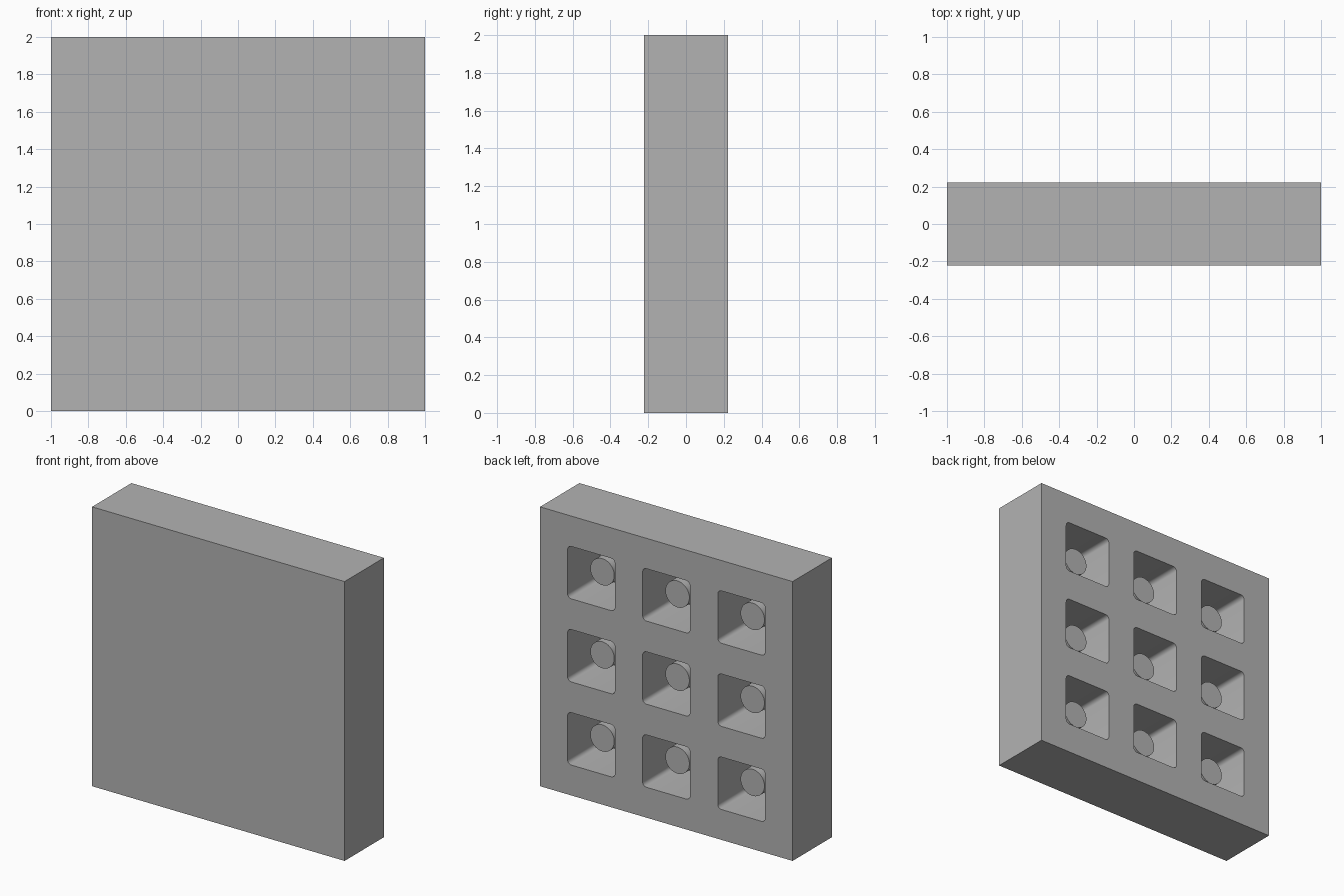
import bpy, bmesh, math
from mathutils import Matrix, Vector

if "Cube" in bpy.data.objects:
    bpy.data.objects.remove(bpy.data.objects["Cube"])

HALF_DEPTH = 0.2225    # half thickness of the block
PITCH = 0.595          # spacing of the pockets
POCKET = 0.375         # pocket opening
CORNER = 0.03          # pocket corner radius
FLOOR_Y = HALF_DEPTH - 0.37
PEG_Y = HALF_DEPTH - 0.125
PEG_RADIUS = 0.095

grey = bpy.data.materials.new("plain grey")
grey.diffuse_color = (0.45, 0.45, 0.45, 1)
grey.use_nodes = True
grey.node_tree.nodes["Principled BSDF"].inputs["Base Color"].default_value = grey.diffuse_color


def make_object(name, bm):
    bmesh.ops.recalc_face_normals(bm, faces=bm.faces)
    mesh = bpy.data.meshes.new(name)
    bm.to_mesh(mesh)
    bm.free()
    mesh.materials.append(grey)
    obj = bpy.data.objects.new(name, mesh)
    bpy.context.collection.objects.link(obj)
    return obj


def smooth(obj):
    bpy.ops.object.select_all(action='DESELECT')
    obj.select_set(True)
    bpy.context.view_layer.objects.active = obj
    bpy.ops.object.shade_smooth_by_angle(angle=math.radians(30))


def prism(bm, outline, y0, y1):
    """Extrude an xz outline along y."""
    face = bm.faces.new([bm.verts.new((x, y0, z)) for x, z in outline])
    ext = bmesh.ops.extrude_face_region(bm, geom=[face], use_keep_orig=True)
    verts = [v for v in ext["geom"] if isinstance(v, bmesh.types.BMVert)]
    bmesh.ops.translate(bm, verts=verts, vec=(0, y1 - y0, 0))


def rounded_square(cx, cz, size, radius, steps=6):
    inner = size / 2 - radius
    points = []
    for corner, (sx, sz) in enumerate([(1, 1), (-1, 1), (-1, -1), (1, -1)]):
        for i in range(steps + 1):
            a = math.pi / 2 * (corner + i / steps)
            points.append((cx + sx * inner + radius * math.cos(a),
                           cz + sz * inner + radius * math.sin(a)))
    return points


centres = [(i * PITCH, 1 + k * PITCH) for k in (-1, 0, 1) for i in (-1, 0, 1)]

# Solid block
bm = bmesh.new()
bmesh.ops.create_cube(bm, size=1, matrix=Matrix.Translation((0, 0, 1))
                      @ Matrix.Diagonal((2, 2 * HALF_DEPTH, 2, 1)))
block = make_object("block", bm)

# Rounded pockets cut into the back
bm = bmesh.new()
for x, z in centres:
    prism(bm, rounded_square(x, z, POCKET, CORNER), FLOOR_Y, HALF_DEPTH + 0.1)
cutter = make_object("pocket_cutter", bm)
cutter.hide_render = True
cut = block.modifiers.new("pockets", 'BOOLEAN')
cut.operation = 'DIFFERENCE'
cut.solver = 'EXACT'
cut.object = cutter
bpy.ops.object.select_all(action='DESELECT')
block.select_set(True)
bpy.context.view_layer.objects.active = block
bpy.ops.object.modifier_apply(modifier=cut.name)
bpy.data.objects.remove(cutter)
smooth(block)

# Round peg standing on each pocket floor
for n, (x, z) in enumerate(centres, 1):
    bm = bmesh.new()
    base = FLOOR_Y - 0.005
    bmesh.ops.create_cone(bm, cap_ends=True, segments=48, radius1=PEG_RADIUS,
                          radius2=PEG_RADIUS, depth=PEG_Y - base,
                          matrix=Matrix.Translation((x, (PEG_Y + base) / 2, z))
                          @ Matrix.Rotation(math.pi / 2, 4, 'X'))
    smooth(make_object(f"peg_{n}", bm))
